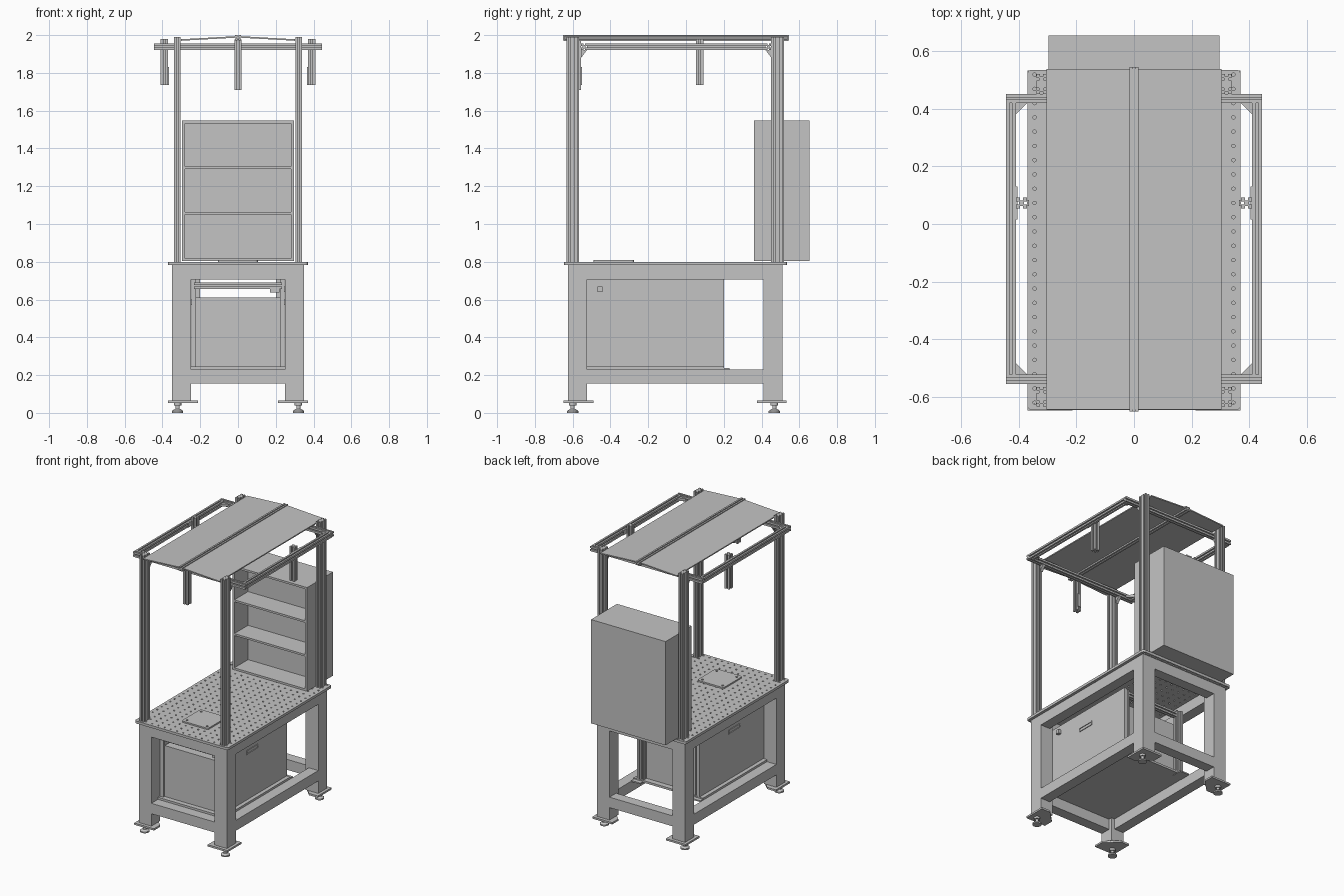
import bpy, bmesh, math
from mathutils import Vector, Matrix

if bpy.data.objects.get("Cube"):
    bpy.data.objects.remove(bpy.data.objects["Cube"])

grey = bpy.data.materials.new("light grey metal")
grey.use_nodes = True
COLOUR = (0.55, 0.55, 0.55, 1)
grey.diffuse_color = COLOUR
grey.node_tree.nodes["Principled BSDF"].inputs["Base Color"].default_value = COLOUR


def finish(name, bm):
    bmesh.ops.recalc_face_normals(bm, faces=bm.faces)
    mesh = bpy.data.meshes.new(name)
    bm.to_mesh(mesh)
    bm.free()
    mesh.materials.append(grey)
    ob = bpy.data.objects.new(name, mesh)
    bpy.context.collection.objects.link(ob)
    return ob


def box(name, x, y, z, round_corners=0):
    """Box from (min, max) ranges, optionally with rounded vertical edges."""
    bm = bmesh.new()
    bmesh.ops.create_cube(bm, size=1)
    for v in bm.verts:
        v.co = [r[0] if c < 0 else r[1] for c, r in zip(v.co, (x, y, z))]
    if round_corners:
        upright = [e for e in bm.edges if abs(e.verts[0].co.z - e.verts[1].co.z) > 1e-5]
        bmesh.ops.bevel(bm, geom=upright, offset=round_corners, segments=4,
                        affect='EDGES', profile=0.5)
    return finish(name, bm)


def extrude(name, points, axis, lo, hi):
    """Extrude a closed outline along an axis; outline lies in the next two axes."""
    bm = bmesh.new()
    verts = []
    for p in points:
        co = [0, 0, 0]
        co[axis], co[(axis + 1) % 3], co[(axis + 2) % 3] = lo, p[0], p[1]
        verts.append(bm.verts.new(co))
    face = bm.faces.new(verts)
    made = bmesh.ops.extrude_face_region(bm, geom=[face])["geom"]
    step = Vector([hi - lo if i == axis else 0 for i in range(3)])
    bmesh.ops.translate(bm, verts=[g for g in made if isinstance(g, bmesh.types.BMVert)], vec=step)
    return finish(name, bm)


def slotted_bar(name, axis, x, y, z):
    """Aluminium framing bar with grooves along every side."""
    r = (x, y, z)
    u, v = r[(axis + 1) % 3], r[(axis + 2) % 3]
    cell = min(u[1] - u[0], v[1] - v[0])
    corners = [Vector(c) for c in ((u[0], v[0]), (u[1], v[0]), (u[1], v[1]), (u[0], v[1]))]
    points = []
    for i, a in enumerate(corners):
        b = corners[(i + 1) % 4]
        along = (b - a).normalized()
        inward = Vector((-along.y, along.x))
        count = max(1, round((b - a).length / cell))
        points.append(a)
        for k in range(count):
            mid = a.lerp(b, (k + 0.5) / count)
            half, deep = along * cell * 0.13, inward * cell * 0.26
            points += [mid - half, mid - half + deep, mid + half + deep, mid + half]
    return extrude(name, points, axis, *r[axis])


def drill(ob, spots, radius, z):
    """Cut round vertical holes through an object."""
    bm = bmesh.new()
    for px, py in spots:
        bmesh.ops.create_cone(bm, cap_ends=True, segments=8, radius1=radius, radius2=radius,
                              depth=0.1, matrix=Matrix.Translation((px, py, z)))
    cutter = finish("hole_cutter", bm)
    cutter.hide_render = True
    mod = ob.modifiers.new("holes", 'BOOLEAN')
    mod.operation, mod.solver, mod.object = 'DIFFERENCE', 'EXACT', cutter
    bpy.context.view_layer.update()
    done = bpy.data.meshes.new_from_object(ob.evaluated_get(bpy.context.evaluated_depsgraph_get()))
    ob.modifiers.clear()
    ob.data = done
    bpy.data.objects.remove(cutter)


def span(a, b):
    return (min(a, b), max(a, b))


# Perforated table top and the small mounting plate on it
top = box("table_top", (-0.37, 0.37), (-0.645, 0.535), (0.782, 0.8), 0.015)
drill(top, [(0.0493 * i, -0.62 + 0.0495 * j) for i in range(-7, 8) for j in range(24)], 0.006, 0.79)
plate = box("mounting_plate", (-0.105, 0.105), (-0.49, -0.275), (0.8, 0.81), 0.015)
drill(plate, [(sx * 0.08, -0.382 + sy * 0.08) for sx in (-1, 1) for sy in (-1, 1)], 0.008, 0.8)

# Legs, foot plates, levelling feet and roof columns at each corner
for sx, side in ((-1, "right"), (1, "left")):
    for sy, end in ((-1, "front"), (1, "back")):
        tag = f"{end}_{side}"
        outer = -0.625 if sy < 0 else 0.51
        box(f"leg_{tag}", span(sx * 0.25, sx * 0.35), span(outer, outer - sy * 0.1), (0.065, 0.782))
        corner_x, corner_y = sx * 0.37, outer + sy * 0.023
        outline = [(0, 0), (0.157, 0), (0.157, 0.07), (0.07, 0.157), (0, 0.157)]
        extrude(f"foot_plate_{tag}", [(corner_x - sx * a, corner_y - sy * b) for a, b in outline],
                2, 0.053, 0.066)
        bm = bmesh.new()
        foot_y = -0.6 if sy < 0 else 0.468
        for r1, r2, z0, z1 in ((0.03, 0.03, 0, 0.01), (0.03, 0.016, 0.01, 0.02),
                               (0.011, 0.011, 0.02, 0.08), (0.02, 0.02, 0.038, 0.053)):
            bmesh.ops.create_cone(bm, cap_ends=True, segments=16, radius1=r1, radius2=r2, depth=z1 - z0,
                                  matrix=Matrix.Translation((sx * 0.32, foot_y, (z0 + z1) / 2)))
        finish(f"levelling_foot_{tag}", bm)
        column_y = (-0.633, -0.566) if sy < 0 else (0.451, 0.52)
        slotted_bar(f"column_{tag}", 2, span(sx * 0.304, sx * 0.338), column_y, (0.8, 1.99))
        # Corner gussets of the overhead frame
        inner_y = -0.523 if sy < 0 else 0.42
        extrude(f"frame_gusset_{tag}", [(sx * 0.41, inner_y), (sx * 0.37, inner_y),
                                        (sx * 0.41, inner_y - sy * 0.04)], 2, 1.93, 1.947)
        extrude(f"column_gusset_{tag}", [(inner_y + sy * 0.032, 1.92), (inner_y + sy * 0.002, 1.92),
                                         (inner_y + sy * 0.032, 1.88)],
                0, *span(sx * 0.31, sx * 0.332))

# Square rails between the legs
for z, level in (((0.155, 0.23), "lower"), ((0.705, 0.782), "upper")):
    for sx, side in ((-1, "right"), (1, "left")):
        box(f"{level}_rail_{side}", span(sx * 0.275, sx * 0.35), (-0.53, 0.415), z)
    box(f"{level}_rail_front", (-0.255, 0.255), (-0.625, -0.55), z)
    box(f"{level}_rail_back", (-0.255, 0.255), (0.435, 0.51), z)

# Equipment box under the table
box("equipment_box", (-0.222, 0.222), (-0.515, 0.16), (0.245, 0.61))
box("equipment_floor", (-0.275, 0.275), (-0.55, 0.2), (0.23, 0.245))
for sx, side in ((-1, "right"), (1, "left")):
    box(f"side_panel_{side}", span(sx * 0.232, sx * 0.247), (-0.53, 0.2), (0.235, 0.705))
    slotted_bar(f"box_post_{side}", 2, span(sx * 0.2, sx * 0.23), (0.162, 0.194), (0.245, 0.705))
    box(f"front_edge_{side}", span(sx * 0.222, sx * 0.232), (-0.53, -0.51), (0.245, 0.705))
    # Recessed pull handle as a raised rim
    x = span(sx * 0.246, sx * 0.252)
    for y, z in (((-0.258, -0.128), (0.57, 0.576)), ((-0.258, -0.128), (0.592, 0.6)),
                 ((-0.258, -0.252), (0.57, 0.6)), ((-0.134, -0.128), (0.57, 0.6))):
        box(f"handle_rim_{side}", x, y, z)
    box(f"floor_bracket_{side}", span(sx * 0.2, sx * 0.275), (0.15, 0.23), (0.228, 0.237))
box("lock", (0.246, 0.27), (-0.468, -0.442), (0.64, 0.668))
slotted_bar("box_front_bar", 0, (-0.232, 0.232), (-0.54, -0.505), (0.655, 0.69))
slotted_bar("box_back_bar", 0, (-0.2, 0.2), (0.162, 0.194), (0.655, 0.69))
box("bar_bracket", (0.17, 0.22), (-0.535, -0.5), (0.637, 0.656))

# Rear cabinet: closed box behind open shelves
box("cabinet_back_box", (-0.296, 0.296), (0.515, 0.654), (0.803, 1.547))
for sx, side in ((-1, "right"), (1, "left")):
    box(f"cabinet_side_{side}", span(sx * 0.281, sx * 0.296), (0.36, 0.515), (0.803, 1.547))
for i, z in enumerate((0.803, 1.049, 1.291, 1.533)):
    box(f"shelf_{i + 1}", (-0.281, 0.281), (0.36, 0.515), (z, z + 0.014))

# Overhead frame
for y, end in (((-0.556, -0.523), "front"), ((0.42, 0.451), "back")):
    slotted_bar(f"frame_cross_bar_{end}", 0, (-0.445, 0.445), y, (1.921, 1.956))
for sx, side in ((-1, "right"), (1, "left")):
    slotted_bar(f"frame_side_bar_{side}", 1, span(sx * 0.41, sx * 0.445), (-0.523, 0.42), (1.921, 1.956))
    slotted_bar(f"hanging_post_{side}", 2, span(sx * 0.371, sx * 0.409), (0.053, 0.092), (1.735, 1.98))
    box(f"hanging_plate_{side}", span(sx * 0.404, sx * 0.41), (0.015, 0.13), (1.922, 1.955))
    box(f"post_strip_{side}", span(sx * 0.365, sx * 0.371), (0.062, 0.083), (1.735, 1.83))
slotted_bar("hanging_post_front", 2, (-0.019, 0.019), (-0.595, -0.557), (1.71, 1.978))
box("post_strip_front", (-0.011, 0.011), (-0.557, -0.551), (1.735, 1.83))

# Pitched roof panels and ridge bar
for sx, side in ((-1, "right"), (1, "left")):
    extrude(f"roof_panel_{side}", [(1.987, 0), (1.995, 0), (1.978, sx * 0.303), (1.97, sx * 0.303)],
            1, -0.643, 0.538)
slotted_bar("ridge_bar", 1, (-0.016, 0.016), (-0.65, 0.545), (1.972, 2.0))
